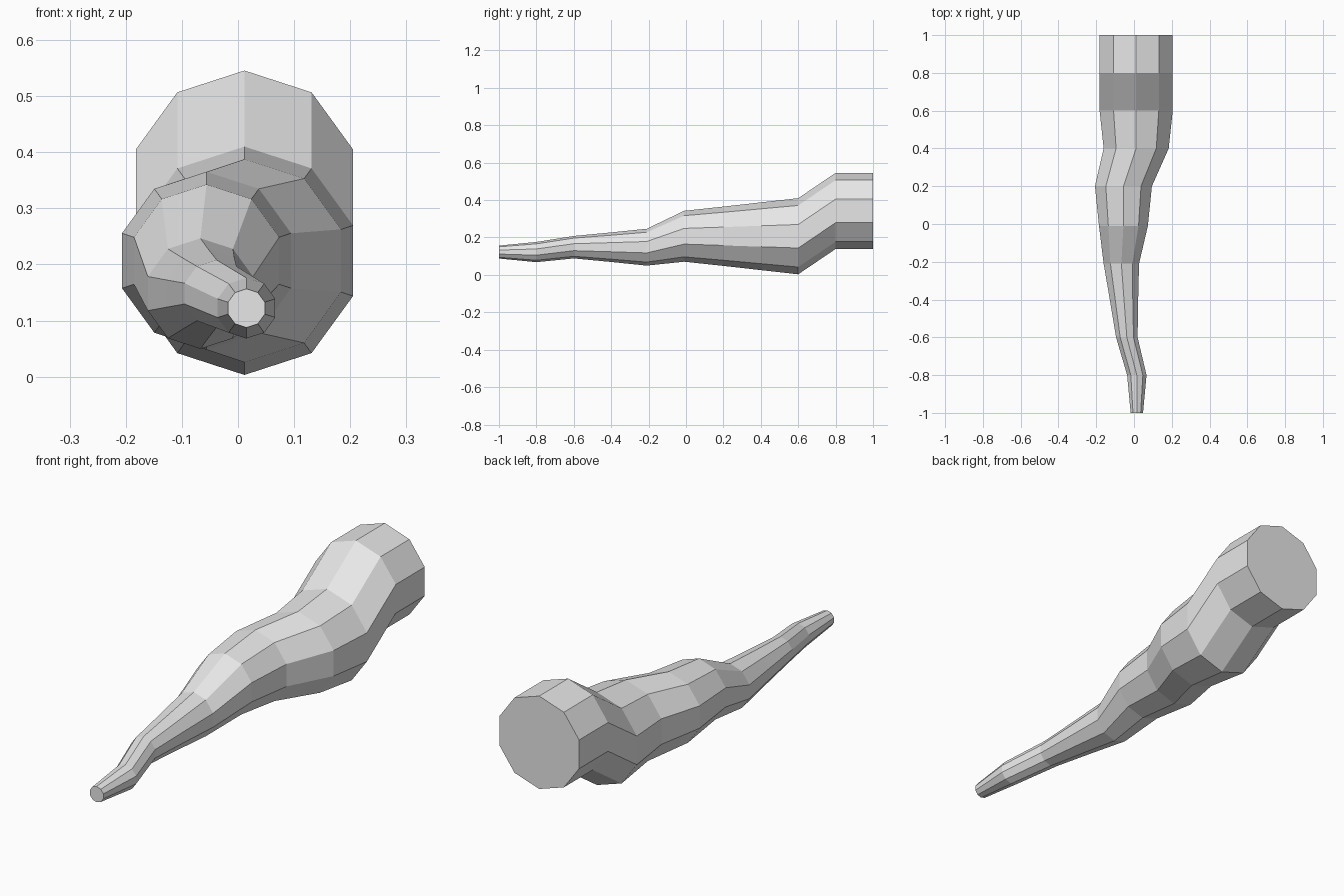
import bpy
import bmesh
from math import sin, cos, pi

cube = bpy.data.objects.get("Cube")
if cube:
    bpy.data.objects.remove(cube, do_unlink=True)

# Plain grey surface
GREY = (0.8, 0.8, 0.8, 1.0)
grey = bpy.data.materials.new("light_grey")
grey.use_nodes = True
grey.diffuse_color = GREY
grey.node_tree.nodes["Principled BSDF"].inputs["Base Color"].default_value = GREY

SIDES = 10

# Cross-sections from narrow tip to wide base: y, centre x, centre z, radius
SECTIONS = [
    (-1.0, 0.015, 0.122, 0.0345),
    (-0.8, 0.015, 0.122, 0.054),
    (-0.6, -0.038, 0.148, 0.060),
    (-0.4, -0.053, 0.148, 0.079),
    (-0.21, -0.067, 0.148, 0.0985),
    (-0.01, -0.056, 0.2065, 0.136),
    (0.2, -0.056, 0.2065, 0.1585),
    (0.4, 0.0115, 0.2065, 0.181),
    (0.6, 0.0115, 0.2065, 0.2035),
    (0.8, 0.0115, 0.342, 0.2035),
    (1.0, 0.0115, 0.342, 0.2035),
]


def add_ring(bm, y, cx, cz, radius):
    """Ten-sided ring across the y axis, with a corner at the top."""
    angles = [2 * pi * i / SIDES for i in range(SIDES)]
    return [bm.verts.new((cx + radius * sin(a), y, cz + radius * cos(a))) for a in angles]


# Crooked tapering branch: bridged rings with capped ends
bm = bmesh.new()
rings = [add_ring(bm, *section) for section in SECTIONS]
for a, b in zip(rings, rings[1:]):
    for i in range(SIDES):
        j = (i + 1) % SIDES
        bm.faces.new((a[i], a[j], b[j], b[i]))
bm.faces.new(rings[0])
bm.faces.new(rings[-1])
bmesh.ops.recalc_face_normals(bm, faces=bm.faces)

mesh = bpy.data.meshes.new("branch")
bm.to_mesh(mesh)
bm.free()
mesh.materials.append(grey)
branch = bpy.data.objects.new("branch", mesh)
bpy.context.collection.objects.link(branch)
